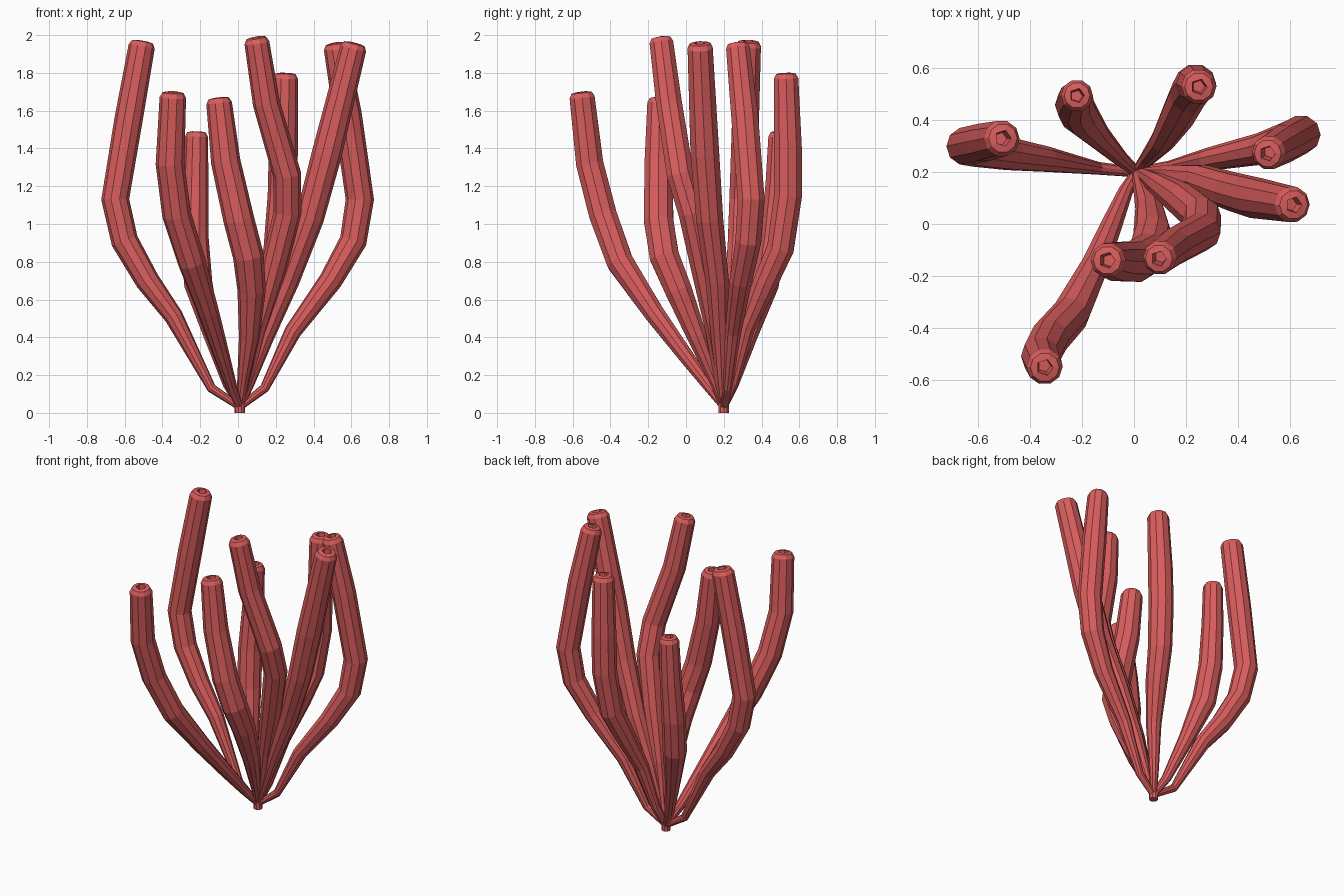
import bpy, bmesh, math
from mathutils import Vector

SIDES = 10
coral = bpy.data.materials.new("coral red")
coral.diffuse_color = (0.70, 0.11, 0.11, 1)
ROOT = Vector((0.01, 0.2, 0.03))


def make_object(name, bm):
    bmesh.ops.recalc_face_normals(bm, faces=bm.faces)
    me = bpy.data.meshes.new(name)
    bm.to_mesh(me)
    bm.free()
    me.materials.append(coral)
    ob = bpy.data.objects.new(name, me)
    bpy.context.collection.objects.link(ob)


def ring(bm, c, t, r, n=SIDES):
    # circle of n vertices around c, square to direction t
    v = t.cross(Vector((1, 0, 0))).normalized()
    u = v.cross(t).normalized()
    return [bm.verts.new(c + r * (math.cos(a) * u + math.sin(a) * v))
            for a in (2 * math.pi * i / n for i in range(n))]


def bridge(bm, a, b):
    for i in range(len(a)):
        j = (i + 1) % len(a)
        bm.faces.new((a[i], a[j], b[j], b[i]))


def tube(name, path):
    bm = bmesh.new()
    pts = [ROOT] + [Vector(p[:3]) for p in path]
    rad = [0.02] + [p[3] for p in path]
    rings = []
    for i, p in enumerate(pts):
        a = (p - pts[i - 1]).normalized() if i else Vector((0, 0, 1))
        b = (pts[i + 1] - p).normalized() if i < len(pts) - 1 else a
        t = (a + b).normalized()
        rings.append(ring(bm, p, t, rad[i]))
    # bevelled lip, then a small five-sided mouth sunk into the tip
    r = rad[-1]
    lip = ring(bm, pts[-1] + 0.025 * t, t, 0.8 * r)
    rings.append(lip)
    for a, b in zip(rings, rings[1:]):
        bridge(bm, a, b)
    bm.faces.new(rings[0])
    mouth = ring(bm, pts[-1] + 0.03 * t, t, 0.46 * r, 5)
    floor = ring(bm, pts[-1] - 0.03 * t, t, 0.36 * r, 5)
    for k in range(5):
        n = (k + 1) % 5
        bm.faces.new((lip[2 * k], lip[2 * k + 1], mouth[k]))
        bm.faces.new((lip[2 * k + 1], lip[(2 * k + 2) % 10], mouth[n], mouth[k]))
    bridge(bm, mouth, floor)
    bm.faces.new(floor)
    make_object(name, bm)


# branches: centre line x, y, z and radius, from root to tip
tube("left_branch", [(-.14, .215, .13, .025), (-.34, .25, .51, .05), (-.48, .27, .70, .064),
                     (-.60, .29, .91, .072), (-.65, .30, 1.13, .074), (-.58, .315, 1.55, .075),
                     (-.51, .33, 1.94, .07)])
tube("right_branch", [(.14, .22, .13, .025), (.29, .25, .43, .045), (.49, .29, .70, .062),
                      (.61, .33, .91, .072), (.645, .345, 1.13, .075), (.58, .31, 1.58, .075),
                      (.52, .275, 1.93, .066)])
tube("back_left_branch", [(-.05, .25, .15, .03), (-.14, .34, .43, .05), (-.21, .42, .68, .075),
                          (-.23, .46, .92, .075), (-.225, .485, 1.2, .068), (-.22, .495, 1.46, .062)])
tube("back_right_branch", [(.05, .25, .16, .03), (.11, .32, .45, .048), (.17, .42, .69, .068),
                           (.21, .50, .87, .075), (.235, .54, 1.15, .078), (.24, .54, 1.40, .077),
                           (.25, .53, 1.77, .068)])
tube("front_right_branch", [(.055, .19, .15, .03), (.14, .18, .40, .05), (.26, .165, .70, .065),
                            (.38, .125, 1.03, .075), (.47, .10, 1.37, .08), (.61, .075, 1.93, .07)])
tube("front_bent_branch", [(.045, .185, .15, .03), (.10, .15, .43, .048), (.19, .09, .77, .068),
                           (.262, .03, 1.06, .074), (.26, -.03, 1.26, .075), (.15, -.09, 1.64, .072),
                           (.10, -.13, 1.96, .066)])
tube("front_branch", [(.025, .16, .15, .03), (.06, .06, .40, .055), (.072, -.04, .65, .075),
                      (.055, -.115, .83, .082), (.005, -.145, 1.02, .082), (-.065, -.145, 1.33, .078),
                      (-.10, -.14, 1.64, .068)])
tube("front_left_branch", [(-.035, .12, .14, .03), (-.085, .0, .30, .042), (-.155, -.17, .53, .056),
                           (-.245, -.35, .80, .074), (-.325, -.44, 1.05, .077), (-.36, -.51, 1.32, .076),
                           (-.345, -.55, 1.67, .07)])

# short stem the branches grow from
bm = bmesh.new()
up = Vector((0, 0, 1))
low = ring(bm, Vector((0.01, 0.2, 0)), up, 0.028)
top = ring(bm, Vector((0.01, 0.2, 0.055)), up, 0.028)
bridge(bm, low, top)
bm.faces.new(low)
bm.faces.new(top)
make_object("stem", bm)
